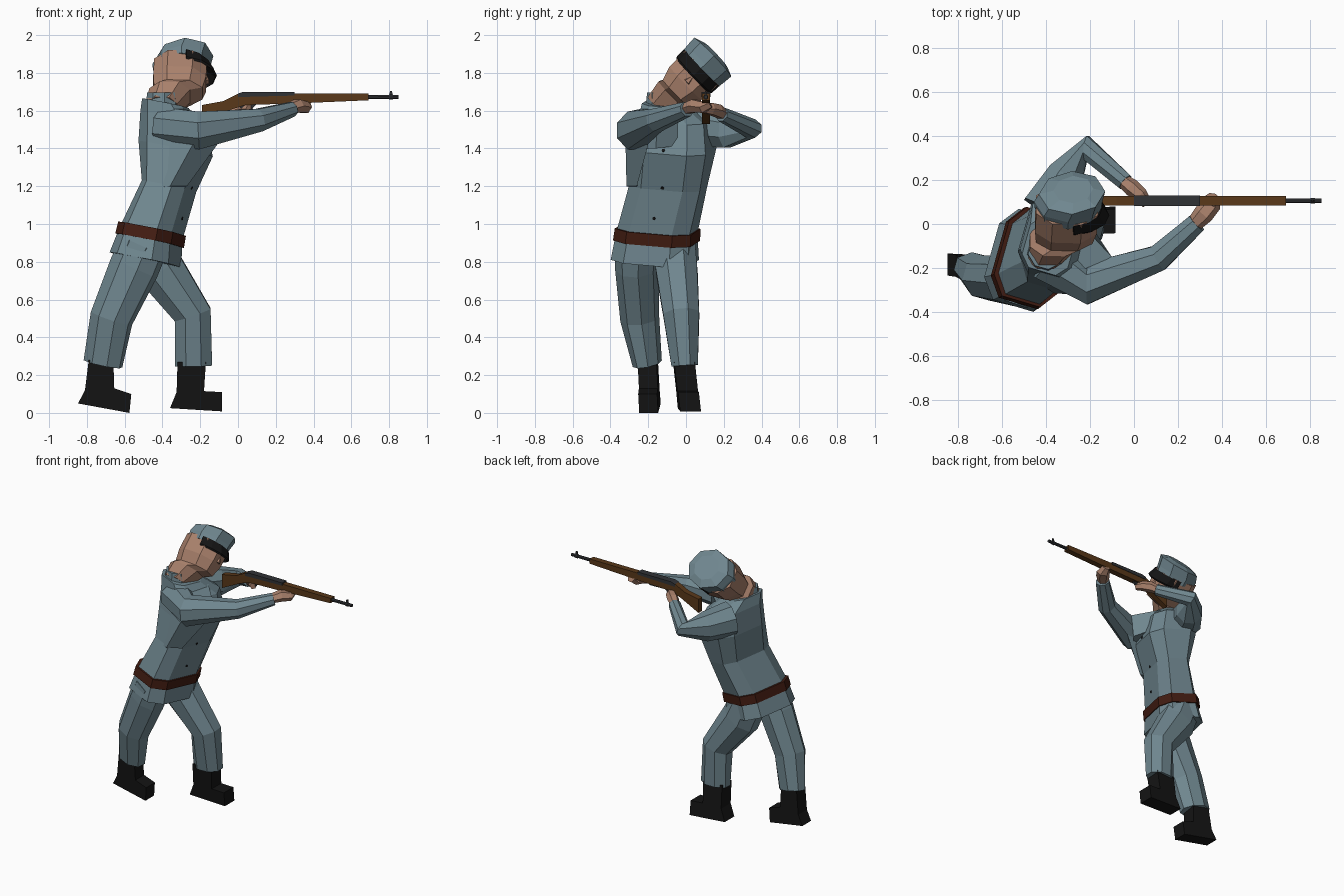
import bpy, bmesh, math
from mathutils import Vector, Matrix

def material(name, rgb):
    m = bpy.data.materials.new(name)
    m.diffuse_color = (*rgb, 1)
    return m

CLOTH = material("cloth", (0.16, 0.24, 0.275))
SKIN = material("skin", (0.40, 0.22, 0.15))
LEATHER = material("leather", (0.055, 0.012, 0.006))
BLACK = material("black", (0.007, 0.007, 0.007))
WOOD = material("wood", (0.10, 0.04, 0.01))
STEEL = material("steel", (0.03, 0.032, 0.036))

def skin(name, rings, mat, matrix=None):
    """Join equal rings of points into a closed flat-shaded solid."""
    bm = bmesh.new()
    vs = [[bm.verts.new(p) for p in r] for r in rings]
    n = len(vs[0])
    for a, b in zip(vs, vs[1:]):
        for i in range(n):
            j = (i + 1) % n
            bm.faces.new((a[i], a[j], b[j], b[i]))
    bm.faces.new(vs[0][::-1])
    bm.faces.new(vs[-1])
    bmesh.ops.recalc_face_normals(bm, faces=bm.faces)
    me = bpy.data.meshes.new(name)
    bm.to_mesh(me)
    bm.free()
    me.materials.append(mat)
    ob = bpy.data.objects.new(name, me)
    if matrix:
        ob.matrix_world = matrix
    bpy.context.collection.objects.link(ob)
    return ob

def loft(name, secs, mat, ref=(0, 0, 1), n=8, axis=None, power=1.0, matrix=None, phase=0.5):
    """Sections are (x, y, z, radius along ref, radius across)."""
    pts = [Vector(s[:3]) for s in secs]
    flat = math.cos(2 * math.pi * phase / n) ** power
    rings = []
    for i, s in enumerate(secs):
        if axis:
            t = Vector(axis).normalized()
        else:
            a, b = pts[max(i - 1, 0)], pts[min(i + 1, len(pts) - 1)]
            t = (b - a).normalized()
        e1 = Vector(ref)
        e1 = (e1 - t * e1.dot(t)).normalized()
        e2 = t.cross(e1)
        ring = []
        for k in range(n):
            g = 2 * math.pi * (k + phase) / n
            c, d = math.cos(g), math.sin(g)
            c = math.copysign(abs(c) ** power, c) / flat
            d = math.copysign(abs(d) ** power, d) / flat
            ring.append(pts[i] + e1 * c * s[3] + e2 * d * s[4])
        rings.append(ring)
    return skin(name, rings, mat, matrix)

def prism(name, profile, y, half, mat, slope=0.0, lean=0.0):
    """Extrude an x-z profile across y; slope turns it, lean tips it sideways."""
    x0 = sum(p[0] for p in profile) / len(profile)
    rings = [[(x, y + s * half + slope * (x - x0) + lean * z, z) for x, z in profile]
             for s in (-1, 1)]
    return skin(name, rings, mat)

# Jacket with skirt, and belt
FACING = (0.96, -0.27, 0)
LEAN = (0.2, 0.03, 1)
jacket = loft("jacket", [
    (-0.49, -0.165, 0.81, 0.165, 0.215), (-0.46, -0.155, 0.95, 0.142, 0.20),
    (-0.365, -0.095, 1.20, 0.12, 0.195), (-0.33, -0.06, 1.40, 0.175, 0.20),
    (-0.345, -0.055, 1.56, 0.152, 0.18), (-0.385, -0.10, 1.64, 0.11, 0.12)],
    CLOTH, FACING, axis=LEAN, power=0.6)
loft("belt", [(-0.468, -0.156, 0.912, 0.156, 0.213), (-0.455, -0.15, 0.975, 0.154, 0.21)],
     LEATHER, FACING, axis=LEAN, power=0.58)
loft("collar", [(-0.40, -0.125, 1.60, 0.085, 0.085), (-0.40, -0.13, 1.695, 0.076, 0.07)],
     CLOTH, FACING, axis=(0, 0, 1))

# Buttons set on the jacket front
bpy.context.view_layer.update()
for y, z in ((-0.12, 1.46), (-0.12, 1.39), (-0.125, 1.19), (-0.17, 1.03)):
    hit, p, nrm, _ = jacket.ray_cast(Vector((1, y, z)), Vector((-1, 0, 0)))
    if hit:
        loft("button", [(*(p - nrm * 0.005), 0.009, 0.009), (*(p + nrm * 0.004), 0.007, 0.007)],
             BLACK, (0, 0, 1), n=6)

# Trouser legs
loft("rear_trouser_leg", [
    (-0.50, -0.26, 0.88, 0.12, 0.11), (-0.55, -0.26, 0.77, 0.125, 0.105),
    (-0.67, -0.245, 0.50, 0.108, 0.095), (-0.715, -0.205, 0.26, 0.10, 0.07)],
    CLOTH, FACING)
loft("front_trouser_leg", [
    (-0.46, -0.06, 0.88, 0.12, 0.11), (-0.41, -0.05, 0.76, 0.125, 0.11),
    (-0.24, -0.025, 0.52, 0.10, 0.095), (-0.235, -0.007, 0.25, 0.098, 0.07)],
    CLOTH, (1, 0, 0))

# Boots
prism("rear_boot", [(-0.79, 0.28), (-0.66, 0.28), (-0.655, 0.13), (-0.565, 0.10),
                    (-0.575, 0.0), (-0.847, 0.05), (-0.81, 0.12)], -0.19, 0.05, BLACK, -0.06, -0.05)
prism("front_boot", [(-0.32, 0.27), (-0.17, 0.27), (-0.18, 0.115), (-0.085, 0.11),
                     (-0.085, 0.008), (-0.36, 0.025), (-0.325, 0.11)], 0.02, 0.055, BLACK, 0.04, -0.11)

# Sleeves, with the cloth pulled up under the supporting arm
loft("support_sleeve", [
    (-0.39, -0.15, 1.52, 0.10, 0.11), (-0.21, -0.27, 1.495, 0.10, 0.095),
    (0.11, -0.155, 1.55, 0.06, 0.06), (0.285, 0.005, 1.608, 0.038, 0.045)], CLOTH)
skin("underarm_fold", [
    [(-0.47, -0.25, 1.19), (-0.36, -0.315, 1.20), (-0.27, -0.26, 1.20)],
    [(-0.46, -0.20, 1.45), (-0.24, -0.32, 1.42), (-0.11, -0.20, 1.42)]], CLOTH)
skin("chest_fold", [
    [(-0.20, -0.24, 1.40), (-0.20, 0.0, 1.42), (-0.13, -0.16, 1.40)],
    [(-0.26, -0.22, 1.58), (-0.24, 0.0, 1.58), (-0.10, -0.15, 1.55)]], CLOTH)
loft("trigger_sleeve", [
    (-0.40, 0.06, 1.52, 0.11, 0.11), (-0.31, 0.22, 1.50, 0.095, 0.085),
    (-0.215, 0.345, 1.505, 0.05, 0.055), (-0.04, 0.19, 1.58, 0.036, 0.038)], CLOTH)

# Hands
loft("support_hand", [
    (0.265, -0.01, 1.608, 0.026, 0.03), (0.315, 0.045, 1.625, 0.034, 0.04),
    (0.35, 0.09, 1.618, 0.03, 0.04), (0.355, 0.125, 1.64, 0.026, 0.026)], SKIN, n=6)
loft("trigger_hand", [
    (-0.06, 0.205, 1.575, 0.025, 0.026), (-0.01, 0.165, 1.60, 0.033, 0.034),
    (0.03, 0.13, 1.61, 0.03, 0.03), (0.06, 0.09, 1.61, 0.02, 0.02)], SKIN, n=6)

# Head frame: forward, left, up, tilted hard onto the stock
up = Vector((0.04, 0.72, 0.69)).normalized()
fwd = Vector((1, -0.06, -0.06))
fwd = (fwd - up * fwd.dot(up)).normalized()
left = up.cross(fwd)
HEAD = Matrix.Translation((-0.30, 0.07, 1.815)) @ Matrix((fwd, left, up)).transposed().to_4x4()

# Neck and head
loft("head", [
    (-0.09, 0, -0.30, 0.08, 0.085), (-0.055, 0, -0.20, 0.108, 0.105),
    (-0.01, 0, -0.175, 0.128, 0.095), (-0.005, 0, -0.10, 0.14, 0.122),
    (-0.005, 0, 0.02, 0.14, 0.125)], SKIN, (1, 0, 0), axis=(0, 0, 1), power=0.85, matrix=HEAD)
skin("nose", [[(0.115, -0.025, -0.09), (0.115, 0.025, -0.09), (0.115, 0, -0.02)],
              [(0.15, -0.012, -0.085), (0.15, 0.012, -0.085), (0.135, 0, -0.03)]], SKIN, HEAD)

# Cap, low at the back and higher in front, with visor
def cap_ring(z, x, rx, ry, tilt):
    return [(x + rx * math.cos(k * math.pi / 4), ry * math.sin(k * math.pi / 4),
             z + tilt * math.cos(k * math.pi / 4)) for k in range(8)]

skin("cap", [cap_ring(-0.005, 0, 0.15, 0.132, 0.0), cap_ring(0.045, 0.0, 0.155, 0.138, 0.005),
             cap_ring(0.10, 0.015, 0.15, 0.142, 0.015), cap_ring(0.12, 0.02, 0.09, 0.09, 0.01)],
     CLOTH, HEAD)
visor = []
for k in range(-3, 4):
    g = math.radians(27 * k)
    c, s = math.cos(g), math.sin(g)
    visor.append([(0.14 * c, 0.122 * s, -0.012), (0.158 * c, 0.137 * s, 0.02),
                  (0.19 * c, 0.135 * s, -0.035), (0.182 * c, 0.128 * s, -0.045)])
skin("cap_visor", visor, BLACK, HEAD)

# Rifle
RY = 0.105
prism("rifle_stock", [
    (-0.19, 1.53), (-0.19, 1.63), (-0.08, 1.65), (0.0, 1.69), (0.30, 1.69), (0.69, 1.69),
    (0.69, 1.655), (0.30, 1.638), (0.04, 1.63), (-0.04, 1.605)], RY, 0.021, WOOD)
prism("rifle_receiver", [(0.0, 1.672), (0.0, 1.69), (0.03, 1.70), (0.30, 1.70), (0.30, 1.68)],
      RY, 0.024, STEEL)
prism("trigger_guard", [(0.0, 1.635), (0.02, 1.605), (0.07, 1.605), (0.10, 1.635)],
      RY, 0.008, STEEL)
loft("rifle_barrel", [(0.60, RY, 1.672, 0.011, 0.011), (0.85, RY, 1.672, 0.010, 0.010)], STEEL)
loft("barrel_band", [(0.80, RY, 1.672, 0.014, 0.012), (0.82, RY, 1.672, 0.014, 0.012)], STEEL)
prism("front_sight", [(0.80, 1.68), (0.805, 1.705), (0.815, 1.705), (0.82, 1.68)],
      RY, 0.004, STEEL)
